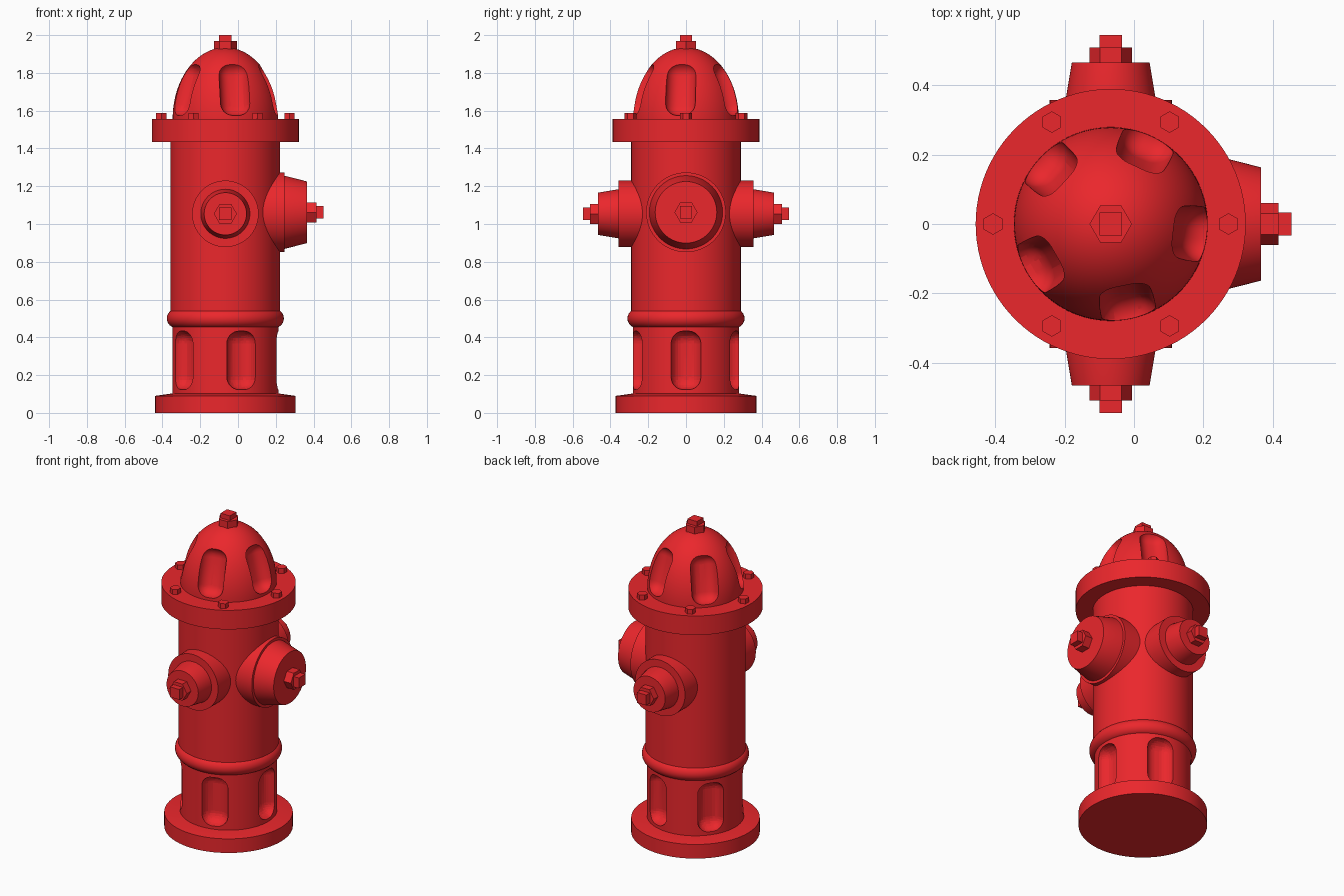
import bpy, bmesh
from math import pi, sin, cos, sqrt, radians
from mathutils import Matrix, Vector

if "Cube" in bpy.data.objects:
    bpy.data.objects.remove(bpy.data.objects["Cube"])

AX = -0.067                      # x of the vertical axis
AXIS = Matrix.Translation((AX, 0, 0))
red = bpy.data.materials.new("red_paint")
red.diffuse_color = (0.83, 0.02, 0.025, 1)
red.use_nodes = True
red.node_tree.nodes["Principled BSDF"].inputs["Base Color"].default_value = red.diffuse_color


def finish(name, bm):
    bmesh.ops.recalc_face_normals(bm, faces=bm.faces[:])
    me = bpy.data.meshes.new(name)
    bm.to_mesh(me)
    bm.free()
    me.materials.append(red)
    ob = bpy.data.objects.new(name, me)
    bpy.context.collection.objects.link(ob)
    return ob


def select(ob):
    bpy.ops.object.select_all(action='DESELECT')
    ob.select_set(True)
    bpy.context.view_layer.objects.active = ob


def smooth(ob):
    select(ob)
    bpy.ops.object.shade_smooth_by_angle(angle=radians(30))


def lathe(name, profile, mat=AXIS, n=96, phase=0.0):
    """Closed solid turned around local z from (radius, height) points."""
    bm = bmesh.new()
    rings = []
    for r, z in profile:
        if r == 0:
            rings.append([bm.verts.new(mat @ Vector((0, 0, z)))])
        else:
            rings.append([bm.verts.new(mat @ Vector((r * cos(phase + 2 * pi * i / n),
                                                     r * sin(phase + 2 * pi * i / n), z)))
                          for i in range(n)])
    for a, b in zip(rings, rings[1:]):
        for i in range(n):
            j = (i + 1) % n
            if len(b) == 1:
                bm.faces.new((a[i], a[j], b[0]))
            else:
                bm.faces.new((a[i], a[j], b[j], b[i]))
    bm.faces.new(rings[0][::-1])
    if len(rings[-1]) > 1:
        bm.faces.new(rings[-1])
    ob = finish(name, bm)
    if n > 6:
        smooth(ob)
    return ob


def nut(name, mat, z0, z1, z2):
    """Hexagon collar with a square operating stub."""
    lathe(name + "_hex", [(0.061, z0), (0.061, z1)], mat, 6)
    lathe(name + "_square", [(0.033 * sqrt(2), z1), (0.033 * sqrt(2), z2)], mat, 4, pi / 4)


def carve(ob, radius, height, length, tilt, start):
    """Cut five rounded slots around the axis."""
    bm = bmesh.new()
    for k in range(5):
        m = (AXIS @ Matrix.Rotation(radians(start + 72 * k), 4, 'Z')
             @ Matrix.Translation((radius, 0, height))
             @ Matrix.Rotation(radians(-tilt), 4, 'Y')
             @ Matrix.Diagonal((0.16, 0.16, length, 1)))
        vs = bmesh.ops.create_cube(bm, size=1, matrix=m)["verts"]
        es = list({e for v in vs for e in v.link_edges})
        bmesh.ops.bevel(bm, geom=es, offset=0.066, segments=7, profile=0.5, affect='EDGES')
    cutter = finish("slot_cutter", bm)
    cutter.hide_render = True
    mod = ob.modifiers.new("slots", 'BOOLEAN')
    mod.operation = 'DIFFERENCE'
    mod.solver = 'EXACT'
    mod.object = cutter
    select(ob)
    bpy.ops.object.modifier_apply(modifier=mod.name)
    bpy.data.objects.remove(cutter)
    smooth(ob)


# Base flange, slotted lower barrel, rounded ring, upper barrel, top flange
lathe("base_flange", [(0.372, 0), (0.372, 0.09), (0.28, 0.103)])
lower = lathe("lower_barrel", [(0.281, 0.08), (0.281, 0.48)])
carve(lower, 0.293, 0.278, 0.31, 0, 0)
ring = [(0.26 + 0.05 * cos(a), 0.5 + 0.05 * sin(a))
        for a in [-pi / 2 + pi * i / 12 for i in range(13)]]
lathe("barrel_ring", [(r if abs(z - 0.5) < 0.049 else 0.275, z) for r, z in ring])
lathe("upper_barrel", [(0.29, 0.5), (0.29, 1.45)])
lathe("top_flange", [(0.389, 1.435), (0.389, 1.557)])

# Dome bonnet with slots
N = 24
dome = lathe("bonnet", [(0.279, 1.54)] +
             [(0.279 * cos(pi / 2 * i / N), 1.557 + 0.378 * sin(pi / 2 * i / N))
              for i in range(N)] + [(0, 1.935)])
carve(dome, 0.262, 1.722, 0.295, 15, -6.5)
nut("bonnet_nut", AXIS, 1.92, 1.97, 2.0)

# Flange bolts
for k in range(6):
    a = k * pi / 3
    m = AXIS @ Matrix.Translation((0.339 * cos(a), 0.339 * sin(a), 0))
    lathe(f"flange_bolt_{k + 1}", [(0.031, 1.55), (0.031, 1.588)], m, 6, pi / 6)


# Hose outlets: collar, tapered cap and nut along a direction
def outlet(name, direction, side, z, collar, collar_end, r0, r1, cap_end, nut_end, stub_end):
    d, s = Vector(direction), Vector(side)
    m = Matrix((s, d.cross(s), d)).transposed().to_4x4()
    m = Matrix.Translation((AX, 0, z)) @ m
    lathe(name + "_collar", [(collar, 0.08), (collar, collar_end)], m)
    lathe(name + "_cap", [(r0, collar_end - 0.02), (r0, collar_end), (r1, cap_end)], m)
    nut(name + "_nut", m, cap_end - 0.01, nut_end, stub_end)


outlet("main_outlet", (1, 0, 0), (0, 1, 0), 1.062, 0.211, 0.312, 0.194, 0.163, 0.433, 0.483, 0.52)
for label, sy in (("front", -1), ("back", 1)):
    outlet(label + "_outlet", (0, sy, 0), (1, 0, 0), 1.054,
           0.176, 0.357, 0.13, 0.112, 0.465, 0.508, 0.544)
